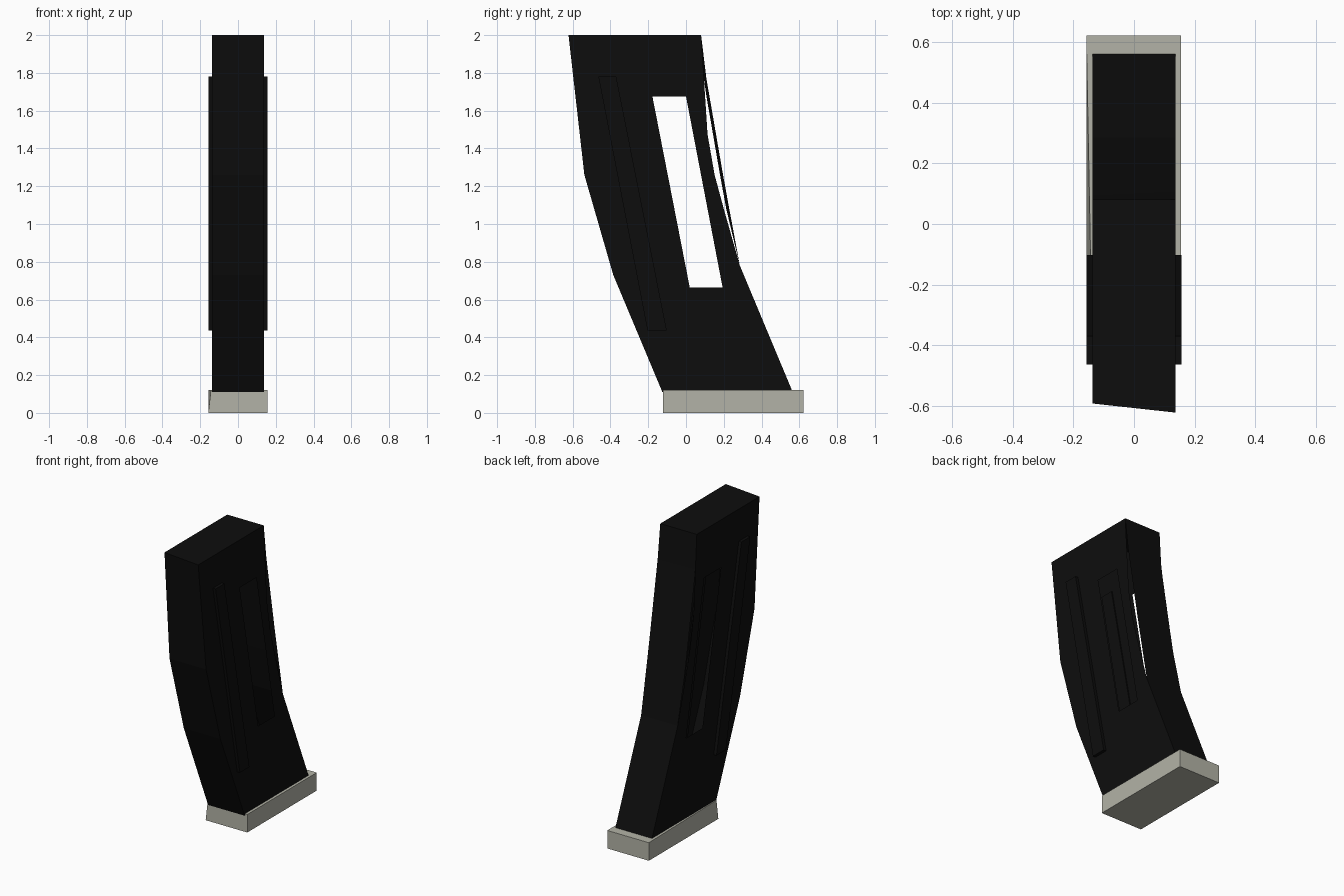
import bpy, bmesh

cube = bpy.data.objects.get("Cube")
if cube:
    bpy.data.objects.remove(cube, do_unlink=True)


def material(name, rgb):
    m = bpy.data.materials.new(name)
    m.use_nodes = True
    m.diffuse_color = (*rgb, 1)
    m.node_tree.nodes["Principled BSDF"].inputs["Base Color"].default_value = (*rgb, 1)
    return m


BLACK = material("matte black", (0.004, 0.004, 0.004))
STONE = material("warm grey", (0.45, 0.45, 0.385))


def finish(bm, name, mat):
    bmesh.ops.recalc_face_normals(bm, faces=bm.faces)
    mesh = bpy.data.meshes.new(name)
    bm.to_mesh(mesh)
    bm.free()
    mesh.materials.append(mat)
    obj = bpy.data.objects.new(name, mesh)
    bpy.context.collection.objects.link(obj)
    return obj


def at(profile, z):
    """Interpolate y along a (z, y) profile that runs upward."""
    for (z0, y0), (z1, y1) in zip(profile, profile[1:]):
        if z <= z1:
            return y0 + (y1 - y0) * (z - z0) / (z1 - z0)
    return profile[-1][1]


# Side outlines as (z, y)
FRONT = [(0.11, -0.125), (0.73, -0.385), (1.26, -0.538), (2, -0.622)]
SLOT_FRONT = [(0.11, 0.13), (0.663, 0.02), (1.676, -0.178), (2, -0.24)]
SLOT_BACK = [(0.11, 0.30), (0.663, 0.194), (1.676, 0.0), (2, -0.06)]
BACK = [(0.11, 0.565), (0.78, 0.285), (1.08, 0.2), (1.28, 0.146), (1.475, 0.114), (2, 0.08)]
BACK_STRIP = [(0.11, 0.565), (0.78, 0.285), (1.22, 0.203), (1.77, 0.108), (2, 0.08)]
LEVELS = [0.11, 0.663, 0.73, 0.78, 1.08, 1.26, 1.475, 1.676, 1.77, 2]
HALF = 0.137


# Hollow body: two slotted side walls, front wall and end caps
bm = bmesh.new()
walls = {}
for side in (-1, 1):
    rows = []
    for z in LEVELS:
        skew = 0.03 * max(0, (z - 1.26) / 0.74) if side < 0 else 0
        ys = [at(FRONT, z) + skew] + [at(p, z) for p in (SLOT_FRONT, SLOT_BACK, BACK)]
        rows.append([bm.verts.new((side * HALF, y, z)) for y in ys])
    for i in range(len(rows) - 1):
        for c in range(3):
            if c == 1 and 0.66 < LEVELS[i] < 1.67:
                continue  # open slot
            bm.faces.new((rows[i][c], rows[i][c + 1], rows[i + 1][c + 1], rows[i + 1][c]))
    walls[side] = rows
for low, high in zip(zip(walls[-1], walls[1]), zip(walls[-1][1:], walls[1][1:])):
    bm.faces.new((low[0][0], low[1][0], high[1][0], high[0][0]))
for k in (0, -1):
    for c in range(3):
        a, b = walls[-1][k], walls[1][k]
        bm.faces.new((a[c], a[c + 1], b[c + 1], b[c]))
finish(bm, "magazine_body", BLACK)

# Back wall, slightly twisted and standing off the side walls
bm = bmesh.new()
pairs = []
for z in LEVELS:
    outer = at(BACK_STRIP, z)
    gap = max(0, outer - at(BACK, z))
    inner = outer - min(gap, 0.016)
    pairs.append((bm.verts.new((-HALF, inner, z)), bm.verts.new((HALF, outer, z))))
for (a, b), (c, d) in zip(pairs, pairs[1:]):
    bm.faces.new((a, b, d, c))
finish(bm, "back_wall", BLACK)


def prism(name, corners, x0, x1, mat):
    """Extrude a (y, z) outline between two x positions."""
    bm = bmesh.new()
    face = bm.faces.new([bm.verts.new((x0, y, z)) for y, z in corners])
    out = bmesh.ops.extrude_face_region(bm, geom=[face])
    for v in out["geom"]:
        if isinstance(v, bmesh.types.BMVert):
            v.co.x = x1
    return finish(bm, name, mat)


# Raised slanted ribs on both sides
RIB = [(-0.204, 0.437), (-0.102, 0.437), (-0.37, 1.782), (-0.464, 1.782)]
for side, label in ((1, "left"), (-1, "right")):
    prism(label + "_rib", RIB, side * 0.13, side * 0.157, BLACK)

# Base plate with one slightly pinched upper corner
base = prism("base_plate", [(-0.122, 0), (0.622, 0), (0.622, 0.122), (-0.122, 0.122)],
             -0.157, 0.155, STONE)
for v in base.data.vertices:
    if v.co.x < 0 and v.co.y < 0 and v.co.z > 0.1:
        v.co.x += 0.014
